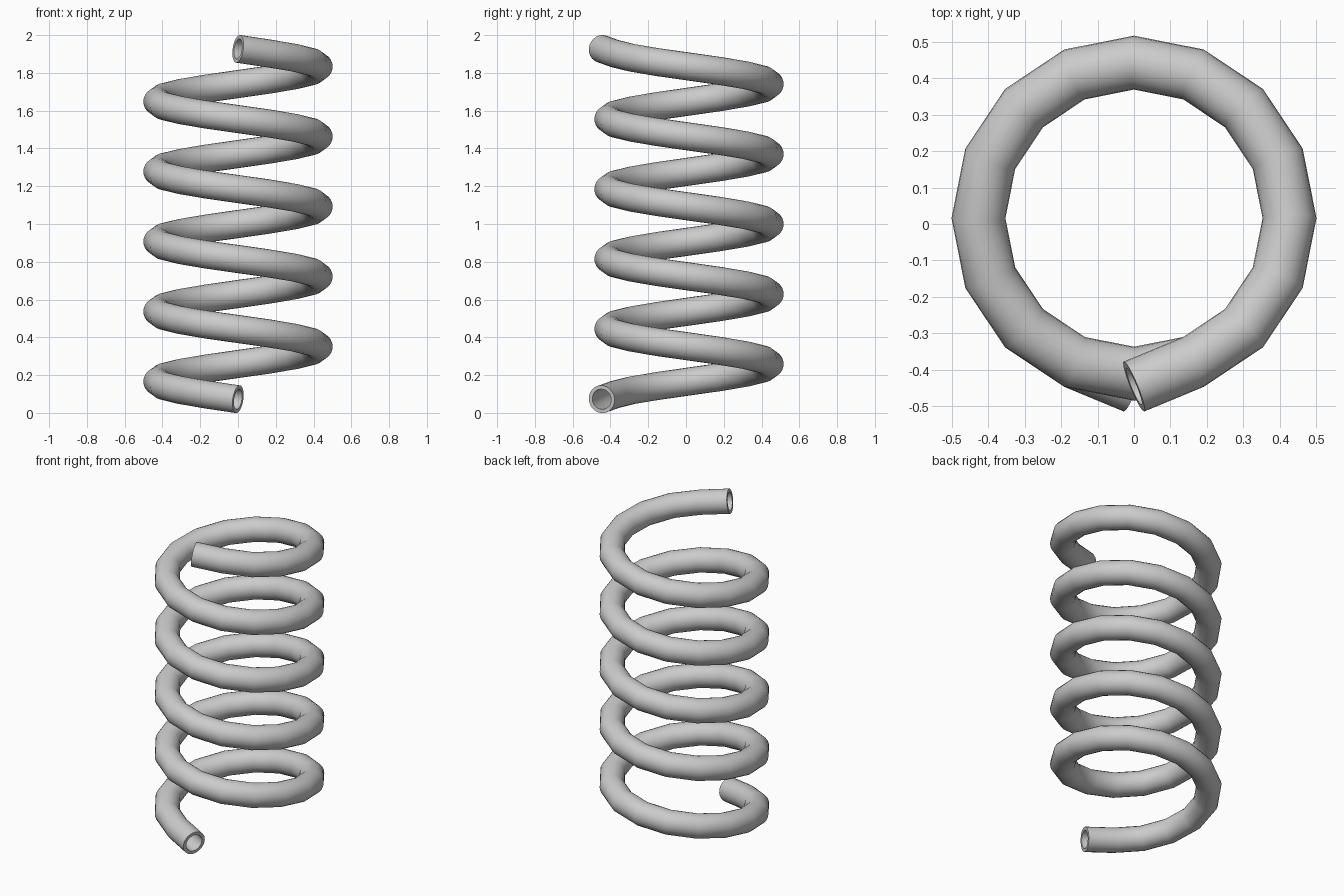
import bpy, bmesh, math
from mathutils import Vector

if "Cube" in bpy.data.objects:
    bpy.data.objects.remove(bpy.data.objects["Cube"])

TURNS, STEPS, SIDES = 5, 16, 24
R, R_TUBE, R_BORE = 0.427, 0.074, 0.054
PITCH, Z0, Y0 = 0.3705, 0.0735, 0.016
LAST = TURNS * STEPS


def frame(i):
    """Centre, tangent, outward and up axes of ring i on the left-handed helix."""
    t = 2 * math.pi * i / STEPS
    a = -math.pi / 2 - t
    out = Vector((math.cos(a), math.sin(a), 0))
    tan = Vector((math.sin(a) * R, -math.cos(a) * R, PITCH / (2 * math.pi))).normalized()
    pos = out * R + Vector((0, Y0, Z0 + PITCH * i / STEPS))
    return pos, tan, out, out.cross(tan)


def end_frame(i):
    """Straight ends: run on along the neighbouring ring's tangent to x = 0."""
    pos, tan, out, up = frame(i)
    return pos - tan * (pos.x / tan.x), tan, out, up


frames = [end_frame(1)] + [frame(i) for i in range(1, LAST)] + [end_frame(LAST - 1)]
bm = bmesh.new()


def rings(radius):
    result = []
    for pos, tan, out, up in frames:
        ring = []
        for k in range(SIDES):
            b = 2 * math.pi * k / SIDES
            ring.append(bm.verts.new(pos + (out * math.cos(b) + up * math.sin(b)) * radius))
        result.append(ring)
    return result


def bridge(a, b):
    for k in range(SIDES):
        n = (k + 1) % SIDES
        bm.faces.new((a[k], a[n], b[n], b[k]))


# Outer wall, bore and the two annular end faces
outer, inner = rings(R_TUBE), rings(R_BORE)
for wall in (outer, inner):
    for a, b in zip(wall, wall[1:]):
        bridge(a, b)
bridge(outer[0], inner[0])
bridge(outer[-1], inner[-1])
bmesh.ops.recalc_face_normals(bm, faces=bm.faces)

mesh = bpy.data.meshes.new("coil_spring")
bm.to_mesh(mesh)
bm.free()
spring = bpy.data.objects.new("coil_spring", mesh)
bpy.context.collection.objects.link(spring)
bpy.context.view_layer.objects.active = spring
spring.select_set(True)
bpy.ops.object.shade_smooth_by_angle(angle=math.radians(35))
